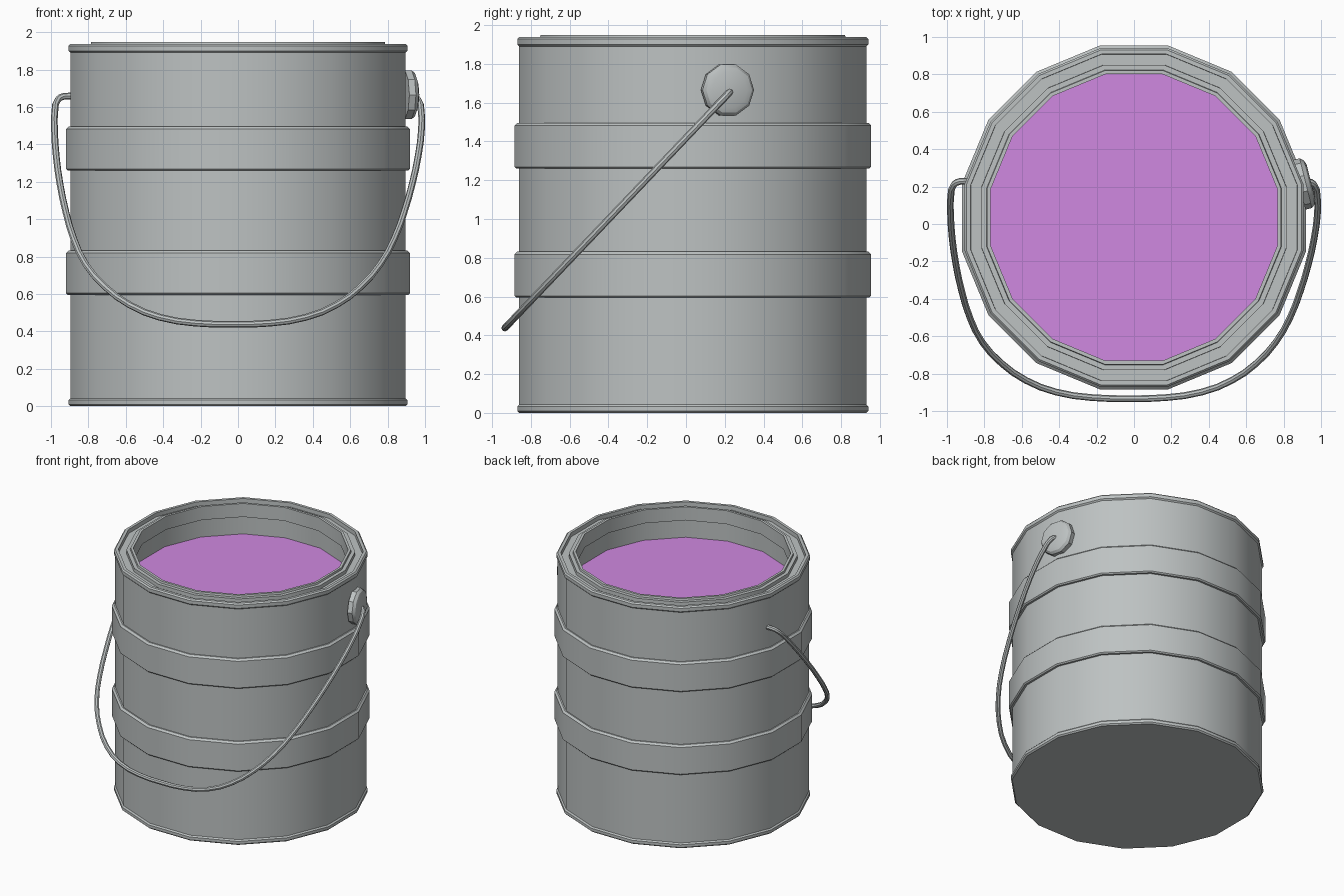
import bpy, bmesh, math
from mathutils import Matrix, Vector

if "Cube" in bpy.data.objects:
    bpy.data.objects.remove(bpy.data.objects["Cube"])

CY = 0.035          # can centre in y (handle hangs forward)
SIDES = 16


def material(name, rgb):
    m = bpy.data.materials.new(name)
    m.diffuse_color = (*rgb, 1)
    m.use_nodes = True
    m.node_tree.nodes["Principled BSDF"].inputs["Base Color"].default_value = m.diffuse_color
    return m


metal = material("grey metal", (0.51, 0.54, 0.54))
purple = material("purple paint", (0.63, 0.25, 0.75))


def finish(ob, mat):
    ob.data.materials.clear()
    ob.data.materials.append(mat)
    bpy.ops.object.select_all(action='DESELECT')
    ob.select_set(True)
    bpy.context.view_layer.objects.active = ob
    bpy.ops.object.shade_smooth_by_angle(angle=math.radians(30))


def lathe(name, profile, sides, mat, matrix, offset=0.0, cap_start=False, cap_end=False):
    """Revolve (radius, height) points round z."""
    bm = bmesh.new()
    rings = []
    for r, z in profile:
        rings.append([bm.verts.new((r * math.cos(offset + math.tau * i / sides),
                                    r * math.sin(offset + math.tau * i / sides), z))
                      for i in range(sides)])
    for a, b in zip(rings, rings[1:]):
        for i in range(sides):
            j = (i + 1) % sides
            bm.faces.new((a[i], a[j], b[j], b[i]))
    if cap_start:
        bm.faces.new(rings[0][::-1])
    if cap_end:
        bm.faces.new(rings[-1])
    bm.transform(matrix)
    me = bpy.data.meshes.new(name)
    bm.to_mesh(me)
    bm.free()
    ob = bpy.data.objects.new(name, me)
    bpy.context.collection.objects.link(ob)
    finish(ob, mat)
    return ob


K = 1 / math.cos(math.pi / SIDES)   # flat radius -> corner radius
at_can = Matrix.Translation((0, CY, 0))
half = math.pi / SIDES


def band(z0, z1):
    return [(0.895, z0), (0.91, z0), (0.919, z0 + 0.009),
            (0.919, z1 - 0.014), (0.905, z1), (0.895, z1)]


# can shell: base rim, wall with two bands, top rim, lid groove, inner lip
profile = [(0.895, 0.0), (0.905, 0.01), (0.905, 0.032), (0.895, 0.042)]
profile += band(0.595, 0.832) + band(1.26, 1.496)
profile += [(0.895, 1.89), (0.905, 1.90), (0.905, 1.927), (0.895, 1.937), (0.873, 1.937),
            (0.872, 1.905), (0.816, 1.905), (0.815, 1.933), (0.788, 1.933), (0.785, 1.948),
            (0.766, 1.948), (0.766, 1.84), (0.785, 1.835), (0.785, 1.67)]
lathe("can", [(r * K, z) for r, z in profile], SIDES, metal, at_can, half, cap_start=True)

# paint surface
lathe("paint", [(0.785 * K, 1.67), (0.785 * K, 1.695)], SIDES, purple, at_can, half, cap_end=True)

# handle ear, on the right, facing outwards along a can corner
tilt = math.radians(14)
out = Vector((math.cos(tilt), math.sin(tilt), 0))
up = Vector((0, 0, 1))
side = up.cross(out)
ear_mat = Matrix((side, up, out)).transposed().to_4x4()
ear_mat.translation = (0.893, 0.212, 1.665)
lathe("handle_ear", [(0.137, -0.01), (0.137, 0.026), (0.122, 0.045), (0.095, 0.055)],
      10, metal, ear_mat, cap_start=True, cap_end=True)

# wire handle, a tilted loop hanging to the front
left = [(-0.87, 1.655), (-0.93, 1.657), (-0.962, 1.64), (-0.979, 1.58), (-0.981, 1.48),
        (-0.968, 1.34), (-0.942, 1.19), (-0.905, 1.04), (-0.855, 0.89), (-0.785, 0.755),
        (-0.68, 0.635), (-0.55, 0.54), (-0.39, 0.475), (-0.2, 0.444)]
pts = left + [(0.0, 0.438)] + [(-x, z) for x, z in reversed(left)]
cu = bpy.data.curves.new("handle", 'CURVE')
cu.dimensions = '3D'
cu.bevel_depth = 0.018
cu.bevel_resolution = 2
cu.resolution_u = 2
cu.use_fill_caps = True
sp = cu.splines.new('BEZIER')
sp.bezier_points.add(len(pts) - 1)
for p, (x, z) in zip(sp.bezier_points, pts):
    sag = 0.027 * min(1, max(0, (1.45 - z) / 0.7))   # loop leans slightly left
    p.co = (x - sag, 0.228 + (z - 1.657) * 0.953, z)
    p.handle_left_type = p.handle_right_type = 'AUTO'
handle = bpy.data.objects.new("handle", cu)
bpy.context.collection.objects.link(handle)
bpy.ops.object.select_all(action='DESELECT')
handle.select_set(True)
bpy.context.view_layer.objects.active = handle
bpy.ops.object.convert(target='MESH')
handle = bpy.context.view_layer.objects.active
finish(handle, metal)
bpy.ops.object.shade_smooth_by_angle(angle=math.radians(65))
